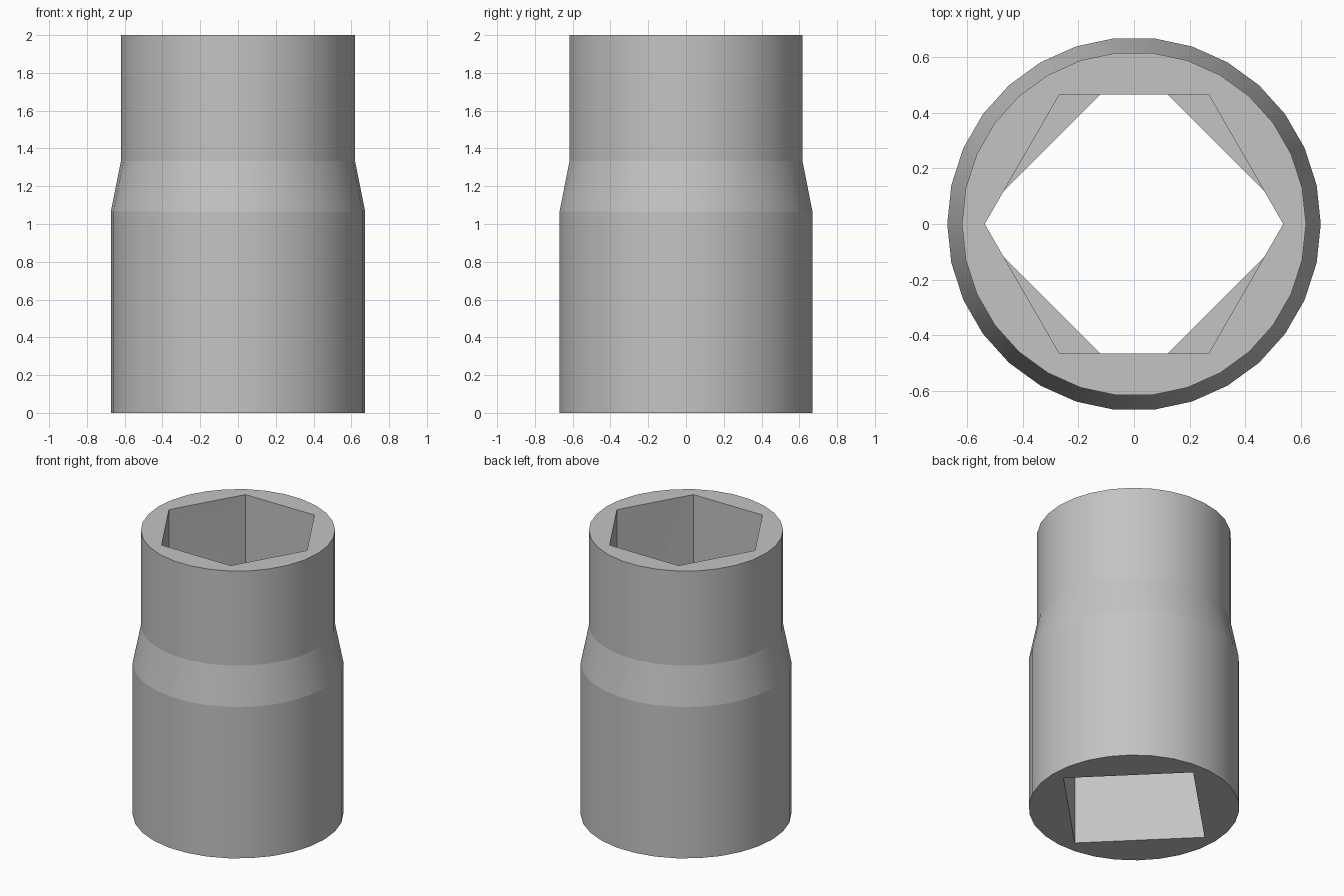
import bpy, bmesh, math

if "Cube" in bpy.data.objects:
    bpy.data.objects.remove(bpy.data.objects["Cube"], do_unlink=True)

# One flat steel grey
steel = bpy.data.materials.new("steel_grey")
steel.use_nodes = True
GREY = (0.55, 0.55, 0.55, 1.0)
steel.diffuse_color = GREY
steel.node_tree.nodes["Principled BSDF"].inputs["Base Color"].default_value = GREY


def stacked_prism(name, sides, levels):
    """Closed regular prism through (radius, height) levels, first corner on +x."""
    bm = bmesh.new()
    rings = []
    for r, z in levels:
        angles = [2 * math.pi * i / sides for i in range(sides)]
        rings.append([bm.verts.new((r * math.cos(a), r * math.sin(a), z)) for a in angles])
    for low, high in zip(rings, rings[1:]):
        for i in range(sides):
            j = (i + 1) % sides
            bm.faces.new((low[i], low[j], high[j], high[i]))
    bm.faces.new(rings[0][::-1])
    bm.faces.new(rings[-1])
    mesh = bpy.data.meshes.new(name)
    bm.to_mesh(mesh)
    bm.free()
    mesh.materials.append(steel)
    obj = bpy.data.objects.new(name, mesh)
    bpy.context.collection.objects.link(obj)
    return obj


# Outer body: wide drive end, short taper, narrower nut end
body = stacked_prism("socket_body", 30,
                     [(0.673, 0), (0.673, 1.067), (0.62, 1.333), (0.62, 2)])

# Square drive hole from below, hexagonal nut hole from above
cutters = [
    stacked_prism("square_drive_cutter", 4, [(0.588, -0.2), (0.588, 1.069)]),
    stacked_prism("hex_nut_cutter", 6, [(0.538, 1.065), (0.538, 2.2)]),
]

bpy.context.view_layer.objects.active = body
body.select_set(True)
for cutter in cutters:
    cutter.hide_render = True
    mod = body.modifiers.new(cutter.name, "BOOLEAN")
    mod.operation = "DIFFERENCE"
    mod.solver = "EXACT"
    mod.object = cutter
    bpy.ops.object.modifier_apply(modifier=mod.name)
    bpy.data.objects.remove(cutter, do_unlink=True)

# Smooth round the body, crisp at every level ring
bpy.ops.object.shade_smooth_by_angle(angle=math.radians(30))
verts = body.data.vertices
for edge in body.data.edges:
    a, b = (verts[i].co for i in edge.vertices)
    if abs(a.z - b.z) < 1e-4:
        edge.use_edge_sharp = True
